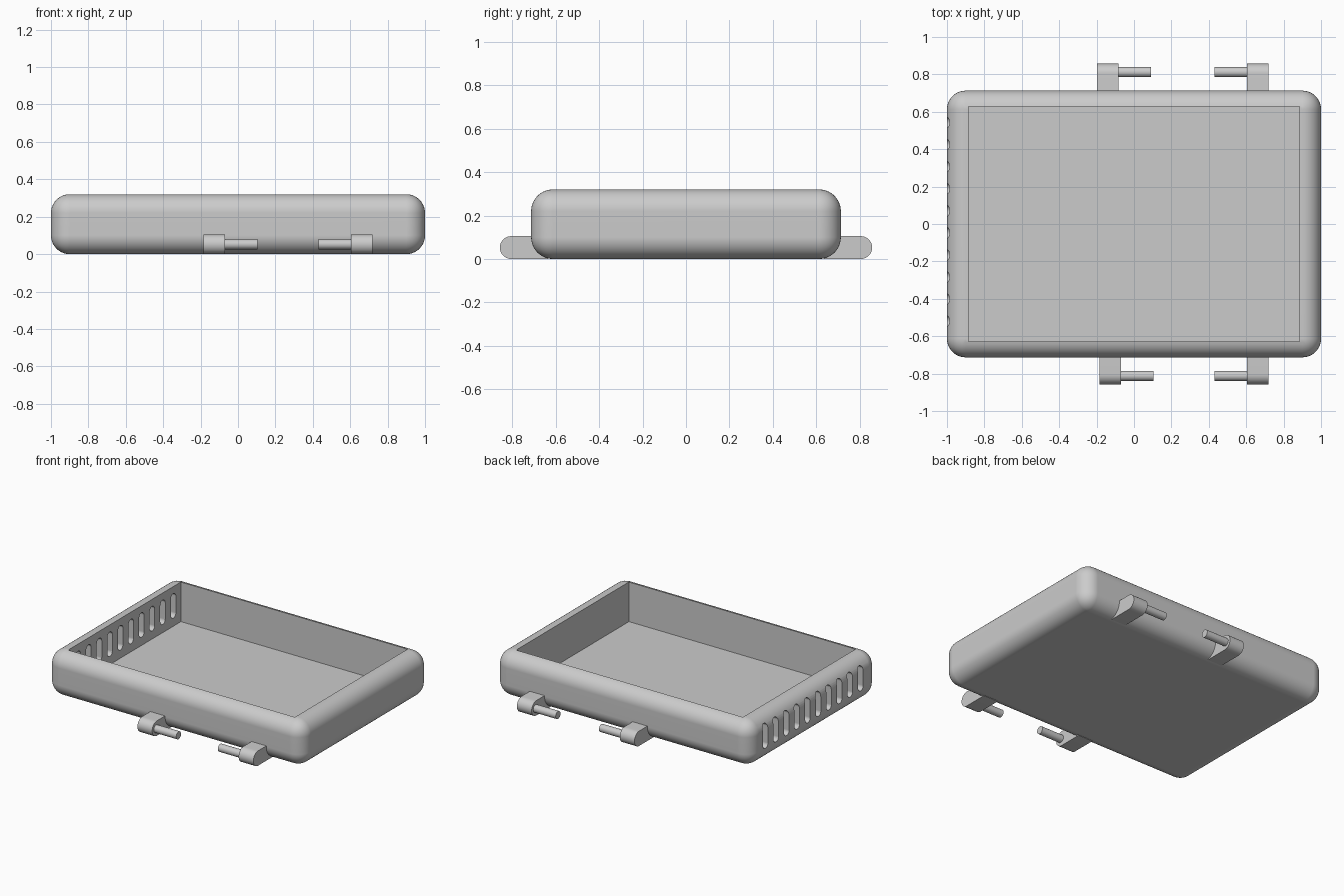
import bpy, bmesh, math
from mathutils import Matrix, Vector

cube = bpy.data.objects.get("Cube")
if cube:
    bpy.data.objects.remove(cube, do_unlink=True)

grey = bpy.data.materials.new("plain_grey")
grey.use_nodes = True
COLOUR = (0.6, 0.6, 0.6, 1)
grey.diffuse_color = COLOUR
grey.node_tree.nodes["Principled BSDF"].inputs["Base Color"].default_value = COLOUR


def make_object(name, bm):
    bmesh.ops.recalc_face_normals(bm, faces=bm.faces)
    mesh = bpy.data.meshes.new(name)
    bm.to_mesh(mesh)
    bm.free()
    mesh.materials.append(grey)
    obj = bpy.data.objects.new(name, mesh)
    bpy.context.collection.objects.link(obj)
    return obj


def add_box(bm, low, high):
    low, high = Vector(low), Vector(high)
    matrix = Matrix.Translation((low + high) / 2) @ Matrix.Diagonal((*(high - low), 1))
    bmesh.ops.create_cube(bm, size=1, matrix=matrix)


def extrude_profile(bm, points, x0, x1):
    """Extrude a closed (y, z) outline along x."""
    face = bm.faces.new([bm.verts.new((x0, y, z)) for y, z in points])
    grown = bmesh.ops.extrude_face_region(bm, geom=[face])["geom"]
    bmesh.ops.translate(bm, vec=(x1 - x0, 0, 0),
                        verts=[v for v in grown if isinstance(v, bmesh.types.BMVert)])


def arc(cy, cz, r, start, end, steps=12):
    angles = [math.radians(start + (end - start) * i / steps) for i in range(steps + 1)]
    return [(cy + r * math.cos(a), cz + r * math.sin(a)) for a in angles]


def shade(obj):
    bpy.ops.object.select_all(action='DESELECT')
    obj.select_set(True)
    bpy.context.view_layer.objects.active = obj
    bpy.ops.object.shade_smooth_by_angle(angle=math.radians(30))


def cut(obj, cutter):
    mod = obj.modifiers.new("cut", 'BOOLEAN')
    mod.operation, mod.solver, mod.object = 'DIFFERENCE', 'EXACT', cutter
    bpy.context.view_layer.objects.active = obj
    bpy.ops.object.modifier_apply(modifier=mod.name)
    bpy.data.objects.remove(cutter, do_unlink=True)


# Tray body: box with rounded edges
HALF_X, HALF_Y, HEIGHT, RADIUS = 1.0, 0.713, 0.32, 0.1
bm = bmesh.new()
add_box(bm, (-HALF_X, -HALF_Y, 0), (HALF_X, HALF_Y, HEIGHT))
bmesh.ops.bevel(bm, geom=bm.edges[:], offset=RADIUS, segments=10,
                profile=0.5, affect='EDGES')
tray = make_object("tray", bm)

# Open cavity with sharp corners
bm = bmesh.new()
add_box(bm, (-0.885, -0.628, 0.04), (0.885, 0.628, 0.5))
cut(tray, make_object("cavity_cutter", bm))

# Row of vent slots through one end wall
bm = bmesh.new()
SLOT_R, LOW, TOP = 0.028, 0.097, 0.27
for i in range(10):
    y = 0.012 + (i - 4.5) * 0.118
    outline = (arc(y, TOP - SLOT_R, SLOT_R, 0, 180)
               + arc(y, LOW + SLOT_R, SLOT_R, 180, 360))
    extrude_profile(bm, outline, -1.1, -0.8)
cut(tray, make_object("slot_cutter", bm))
shade(tray)
tray.modifiers.new("clean_shading", 'WEIGHTED_NORMAL').keep_sharp = True

# Lugs with round ends, each carrying a pin that points to its partner
LUG_R, LUG_END, LUG_ROOT = 0.0525, 0.857, 0.635
PIN_R, PIN_Y = 0.027, 0.812


def add_lug(name, side, x0, x1, pin_from, pin_to):
    centre = LUG_END - LUG_R
    outline = ([(LUG_ROOT, 0)] + arc(centre, LUG_R, LUG_R, -90, 90, 20)
               + [(LUG_ROOT, 2 * LUG_R)])
    bm = bmesh.new()
    extrude_profile(bm, [(side * y, z) for y, z in outline], x0, x1)
    shade(make_object(name + "_lug", bm))

    bm = bmesh.new()
    matrix = (Matrix.Translation(((pin_from + pin_to) / 2, side * PIN_Y, LUG_R))
              @ Matrix.Rotation(math.pi / 2, 4, 'Y'))
    bmesh.ops.create_cone(bm, cap_ends=True, segments=32, radius1=PIN_R, radius2=PIN_R,
                          depth=abs(pin_to - pin_from), matrix=matrix)
    shade(make_object(name + "_pin", bm))


for place, side, shift in (("front", -1, 0.0), ("back", 1, -0.013)):
    add_lug(place + "_right", side, -0.185 + shift, -0.07 + shift,
            -0.08 + shift, 0.105 + shift)
    add_lug(place + "_left", side, 0.605, 0.72, 0.615, 0.43)
